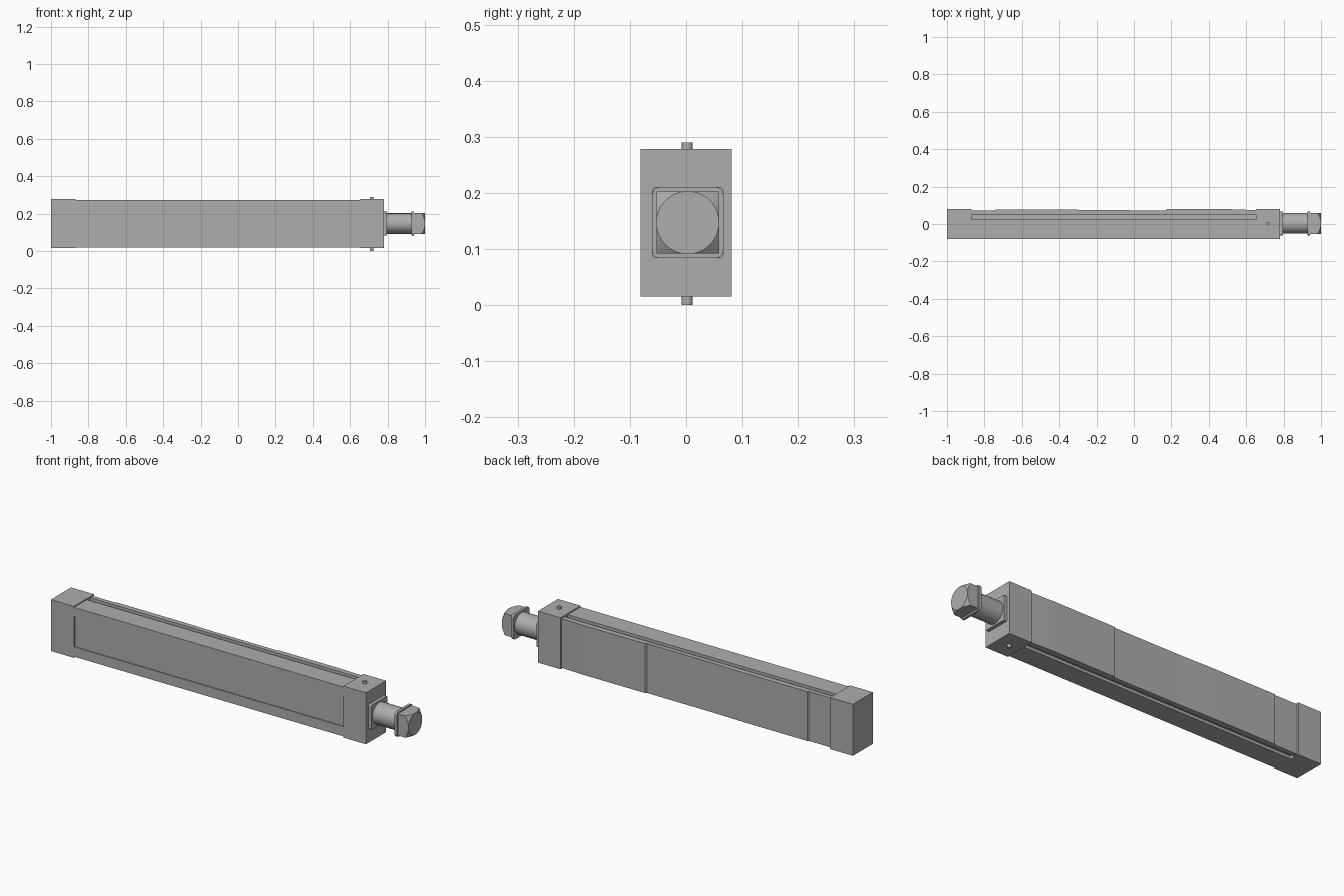
import bpy
import bmesh
import math

cube = bpy.data.objects.get("Cube")
if cube:
    bpy.data.objects.remove(cube)

grey = bpy.data.materials.new("plain grey")
grey.use_nodes = True
colour = (0.42, 0.42, 0.42, 1)
grey.diffuse_color = colour
grey.node_tree.nodes["Principled BSDF"].inputs["Base Color"].default_value = colour

AXIS_Y, AXIS_Z = 0.003, 0.147   # centre line of the rod


def make(name, bm):
    bmesh.ops.recalc_face_normals(bm, faces=bm.faces)
    mesh = bpy.data.meshes.new(name)
    bm.to_mesh(mesh)
    bm.free()
    mesh.materials.append(grey)
    obj = bpy.data.objects.new(name, mesh)
    bpy.context.collection.objects.link(obj)
    return obj


def prism(name, outline, z0, z1):
    """Extrude an xy outline from z0 to z1."""
    bm = bmesh.new()
    face = bm.faces.new([bm.verts.new((x, y, z0)) for x, y in outline])
    top = bmesh.ops.extrude_face_region(bm, geom=[face])["geom"]
    verts = [v for v in top if isinstance(v, bmesh.types.BMVert)]
    bmesh.ops.translate(bm, verts=verts, vec=(0, 0, z1 - z0))
    return make(name, bm)


def box(name, x, y, z):
    return prism(name, [(x[0], y[0]), (x[1], y[0]), (x[1], y[1]), (x[0], y[1])], *z)


def lathe_x(name, rings, sides=48):
    """Solid of revolution along x from (x, radius) rings."""
    bm = bmesh.new()
    loops = []
    for x, r in rings:
        angles = [2 * math.pi * i / sides for i in range(sides)]
        loops.append([bm.verts.new((x, AXIS_Y + r * math.cos(a), AXIS_Z + r * math.sin(a)))
                      for a in angles])
    for a, b in zip(loops, loops[1:]):
        for i in range(sides):
            j = (i + 1) % sides
            bm.faces.new((a[i], a[j], b[j], b[i]))
    bm.faces.new(loops[0])
    bm.faces.new(loops[-1])
    return make(name, bm)


def boolean(obj, other, operation):
    mod = obj.modifiers.new(operation.lower(), "BOOLEAN")
    mod.operation = operation
    mod.object = other
    mod.solver = "EXACT"
    other.hide_render = True
    other.hide_set(True)
    other.display_type = "WIRE"


def square_plate(name, x, half, corner):
    """Square plate across the rod with clipped long edges."""
    obj = box(name, x, (AXIS_Y - half, AXIS_Y + half), (AXIS_Z - half, AXIS_Z + half))
    bm = bmesh.new()
    bm.from_mesh(obj.data)
    edges = [e for e in bm.edges if abs(e.verts[0].co.x - e.verts[1].co.x) > 0.001]
    bmesh.ops.bevel(bm, geom=edges, offset=corner, segments=3, affect="EDGES", profile=0.5)
    bm.to_mesh(obj.data)
    bm.free()
    return obj


def smooth(obj):
    bpy.ops.object.select_all(action="DESELECT")
    obj.select_set(True)
    bpy.context.view_layer.objects.active = obj
    bpy.ops.object.shade_smooth_by_angle(angle=math.radians(30))


# Long body, its back gently stepped
body = prism("long_body", [
    (-0.88, -0.079), (0.66, -0.079), (0.66, 0.074), (0.52, 0.079), (0.175, 0.079),
    (0.17, 0.073), (-0.2, 0.074), (-0.38, 0.078), (-0.74, 0.078), (-0.745, 0.073),
    (-0.88, 0.073)], 0.02, 0.272)

# Recessed front panel and the slots along top and bottom
cuts = {
    "front_panel_cutter": ((-0.87, 0.652), (-0.1, -0.074), (0.07, 0.226)),
    "top_slot_cutter": ((-0.87, 0.652), (0.024, 0.05), (0.258, 0.3)),
    "bottom_slot_cutter": ((-0.87, 0.652), (0.024, 0.05), (-0.01, 0.034)),
}
for name, size in cuts.items():
    boolean(body, box(name, *size), "DIFFERENCE")

# End blocks
for name, x in (("rear_end_block", (-1, -0.87)), ("rod_end_block", (0.652, 0.78))):
    box(name, x, (-0.081, 0.081), (0.015, 0.278))

# Round pins above and below the rod end block
for name, z in (("top_pin", (0.27, 0.29)), ("bottom_pin", (0, 0.02))):
    ring = [2 * math.pi * i / 24 for i in range(24)]
    pin = prism(name, [(0.715 + 0.01 * math.cos(a), 0.002 + 0.01 * math.sin(a))
                       for a in ring], *z)
    smooth(pin)

# Rod, its flanges and the chamfered square head
smooth(lathe_x("rod", [(0.775, 0.055), (0.935, 0.055)]))
square_plate("base_flange", (0.778, 0.797), 0.0635, 0.006)
square_plate("head_flange", (0.927, 0.94), 0.0635, 0.014)
head = box("square_head", (0.938, 1), (AXIS_Y - 0.0555, AXIS_Y + 0.0555),
           (AXIS_Z - 0.0555, AXIS_Z + 0.0555))
boolean(head, lathe_x("head_chamfer_cutter", [(0.92, 0.09), (0.98, 0.082), (1.001, 0.0545)]),
        "INTERSECT")
